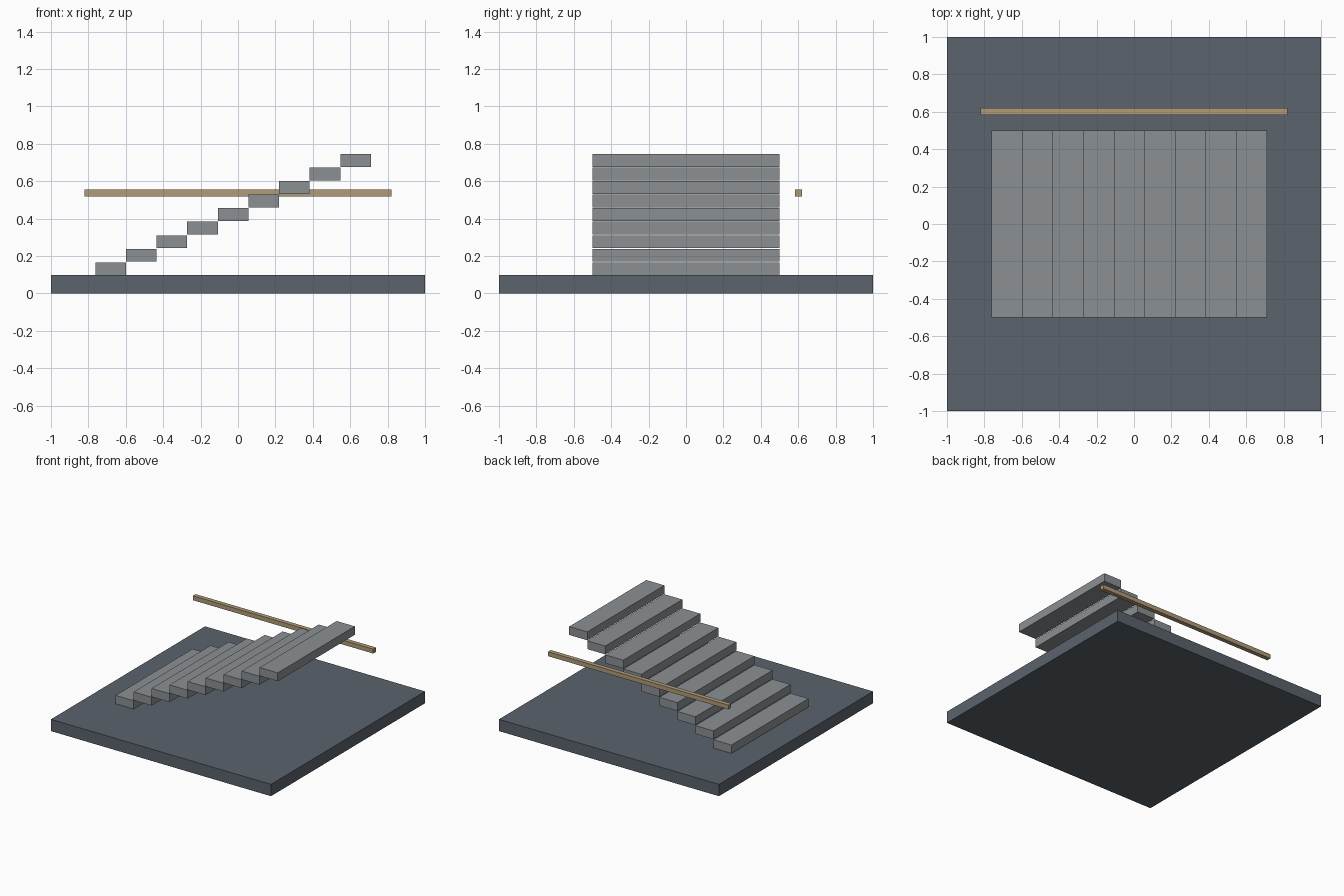
import bpy

STEP_COUNT = 9
RUN, RISE = 0.1638, 0.0724
STEP_HEIGHT = 0.069
BASE_TOP = 0.097

cube = bpy.data.objects.get("Cube")
if cube:
    bpy.data.objects.remove(cube, do_unlink=True)


def make_material(name, rgb):
    mat = bpy.data.materials.new(name)
    mat.use_nodes = True
    mat.diffuse_color = (*rgb, 1)
    mat.node_tree.nodes["Principled BSDF"].inputs["Base Color"].default_value = (*rgb, 1)
    return mat


def box(name, size, centre, mat):
    bpy.ops.mesh.primitive_cube_add(size=1, location=centre)
    obj = bpy.context.object
    obj.name = name
    obj.scale = size
    bpy.ops.object.transform_apply(location=False, rotation=False, scale=True)
    obj.data.materials.append(mat)
    return obj


slate = make_material("dark slate", (0.105, 0.125, 0.15))
stone = make_material("grey stone", (0.258, 0.28, 0.295))
wood = make_material("tan wood", (0.44, 0.33, 0.19))

# Ground slab
box("base_slab", (2, 2, BASE_TOP), (0, 0, BASE_TOP / 2), slate)

# Floating treads climbing toward +x
first_x = -0.763 + RUN / 2
first_z = BASE_TOP + STEP_HEIGHT / 2
for i in range(STEP_COUNT):
    box(f"step_{i + 1}", (RUN, 1, STEP_HEIGHT),
        (first_x + i * RUN, 0, first_z + i * RISE), stone)

# Level handrail behind the steps
box("handrail", (1.64, 0.036, 0.036), (0, 0.602, 0.537), wood)
